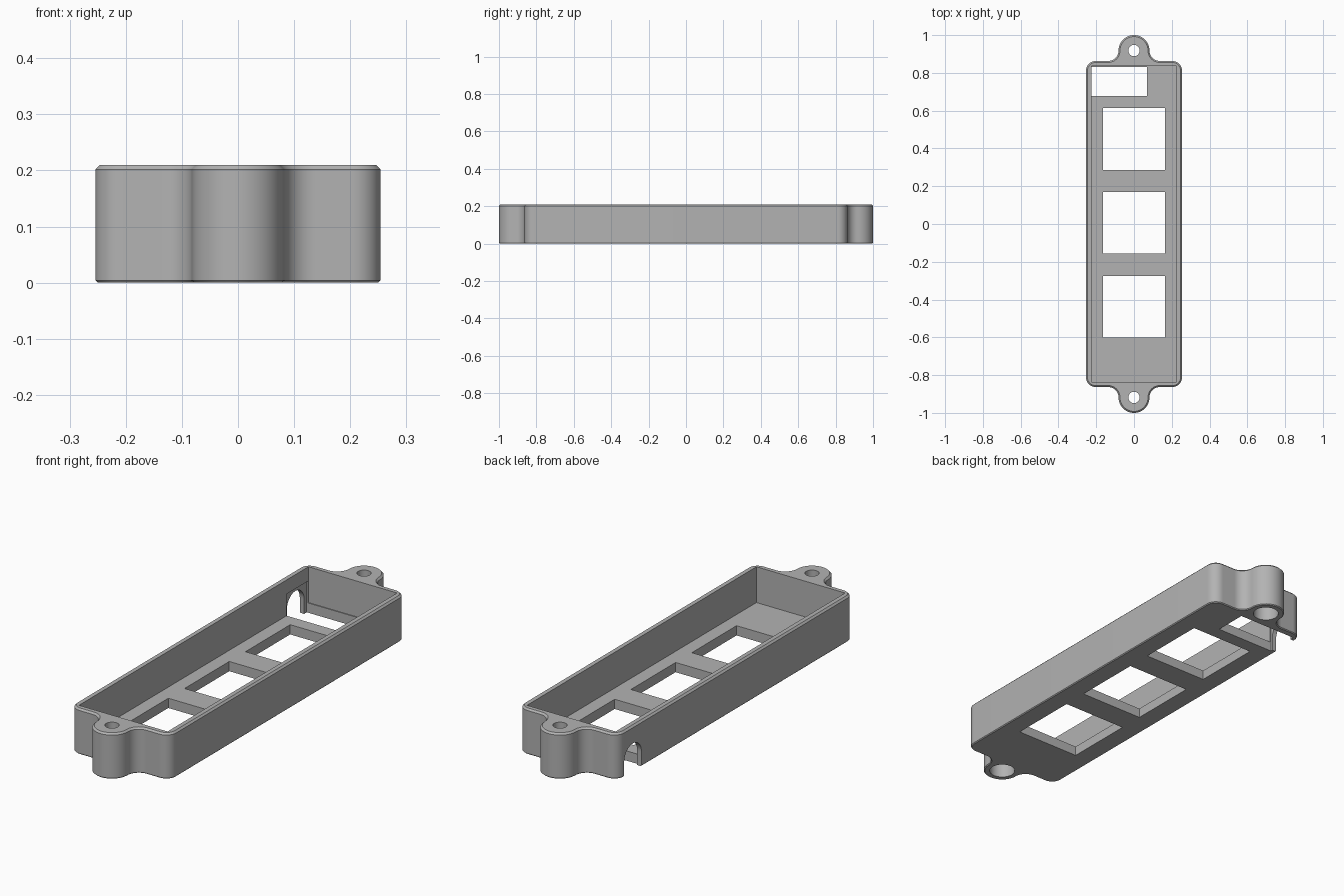
import bpy, bmesh
from math import sin, cos, pi, radians
from mathutils import Vector

cube = bpy.data.objects.get("Cube")
if cube:
    bpy.data.objects.remove(cube, do_unlink=True)

HALF_X, HALF_Y, HEIGHT = 0.254, 0.863, 0.21
IN_X, IN_Y, FLOOR = 0.226, 0.836, 0.045
EAR_R, EAR_Y, FILLET, CORNER = 0.082, 0.918, 0.055, 0.05

grey = bpy.data.materials.new("plain grey")
grey.use_nodes = True
colour = (0.45, 0.45, 0.45, 1)
grey.diffuse_color = colour
grey.node_tree.nodes["Principled BSDF"].inputs["Base Color"].default_value = colour


def arc(cx, cy, r, a0, a1, n):
    return [Vector((cx + r * cos(radians(a0 + (a1 - a0) * i / n)),
                    cy + r * sin(radians(a0 + (a1 - a0) * i / n)))) for i in range(n + 1)]


def outline(inset):
    """Rounded body with a filleted screw ear at each end."""
    quarter = arc(HALF_X - CORNER, HALF_Y - CORNER, CORNER - inset, 0, 90, 10)
    quarter += arc(EAR_R + FILLET, EAR_Y, FILLET + inset, 270, 180, 10)
    quarter += arc(0, EAR_Y, EAR_R - inset, 0, 90, 14)[1:]
    half = quarter + [Vector((-p.x, p.y)) for p in reversed(quarter[:-1])]
    return half + [-p for p in half]


def loft(name, rings):
    """Closed solid through rings of matching points."""
    bm = bmesh.new()
    loops = [[bm.verts.new(p) for p in ring] for ring in rings]
    n = len(loops[0])
    for a, b in zip(loops, loops[1:]):
        for i in range(n):
            j = (i + 1) % n
            bm.faces.new((a[i], a[j], b[j], b[i]))
    bm.faces.new(loops[0][::-1])
    bm.faces.new(loops[-1])
    bmesh.ops.recalc_face_normals(bm, faces=bm.faces)
    mesh = bpy.data.meshes.new(name)
    bm.to_mesh(mesh)
    bm.free()
    mesh.materials.append(grey)
    obj = bpy.data.objects.new(name, mesh)
    bpy.context.collection.objects.link(obj)
    return obj


def box(name, x0, x1, y0, y1, z0, z1):
    base = [(x0, y0), (x1, y0), (x1, y1), (x0, y1)]
    return loft(name, [[(x, y, z) for x, y in base] for z in (z0, z1)])


def cylinder(name, y, r, z0, z1):
    ring = arc(0, y, r, 0, 360, 40)[:-1]
    return loft(name, [[(p.x, p.y, z) for p in ring] for z in (z0, z1)])


# Tray solid with chamfered top and bottom edges
levels = [(0, 0.004), (0.004, 0), (HEIGHT - 0.008, 0), (HEIGHT, 0.008)]
tray = loft("tray", [[(p.x, p.y, z) for p in outline(i)] for z, i in levels])

# Cavity, three square windows and the corner opening
cutters = [box("cavity_cutter", -IN_X, IN_X, -IN_Y, IN_Y, FLOOR, 0.4)]
for y in (-0.438, 0.006, 0.45):
    cutters.append(box("window_cutter", -0.163, 0.163, y - 0.163, y + 0.163, -0.1, 0.1))
cutters.append(box("corner_cutter", -0.232, 0.07, 0.677, 0.832, -0.1, 0.145))

# Arched cable slot through the side wall
arch = [Vector((0.813, -0.1))] + arc(0.75, 0.067, 0.063, 0, 180, 24) + [Vector((0.687, -0.1))]
cutters.append(loft("slot_cutter", [[(x, p.x, p.y) for p in arch] for x in (-0.3, -0.2)]))

# Screw holes with wide bores from below
for side in (-1, 1):
    cutters.append(cylinder("screw_cutter", side * EAR_Y, 0.03, 0.1, 0.3))
    cutters.append(cylinder("bore_cutter", side * EAR_Y, 0.056, -0.1, 0.15))

for cutter in cutters:
    cutter.hide_render = True
    mod = tray.modifiers.new(cutter.name, 'BOOLEAN')
    mod.operation = 'DIFFERENCE'
    mod.solver = 'EXACT'
    mod.object = cutter

# Bake the cuts and drop the helpers
bpy.context.view_layer.update()
graph = bpy.context.evaluated_depsgraph_get()
result = bpy.data.meshes.new_from_object(tray.evaluated_get(graph))
tray.modifiers.clear()
tray.data = result
for cutter in cutters:
    bpy.data.objects.remove(cutter, do_unlink=True)

bpy.ops.object.select_all(action='DESELECT')
tray.select_set(True)
bpy.context.view_layer.objects.active = tray
bpy.ops.object.shade_smooth_by_angle(angle=radians(30))
